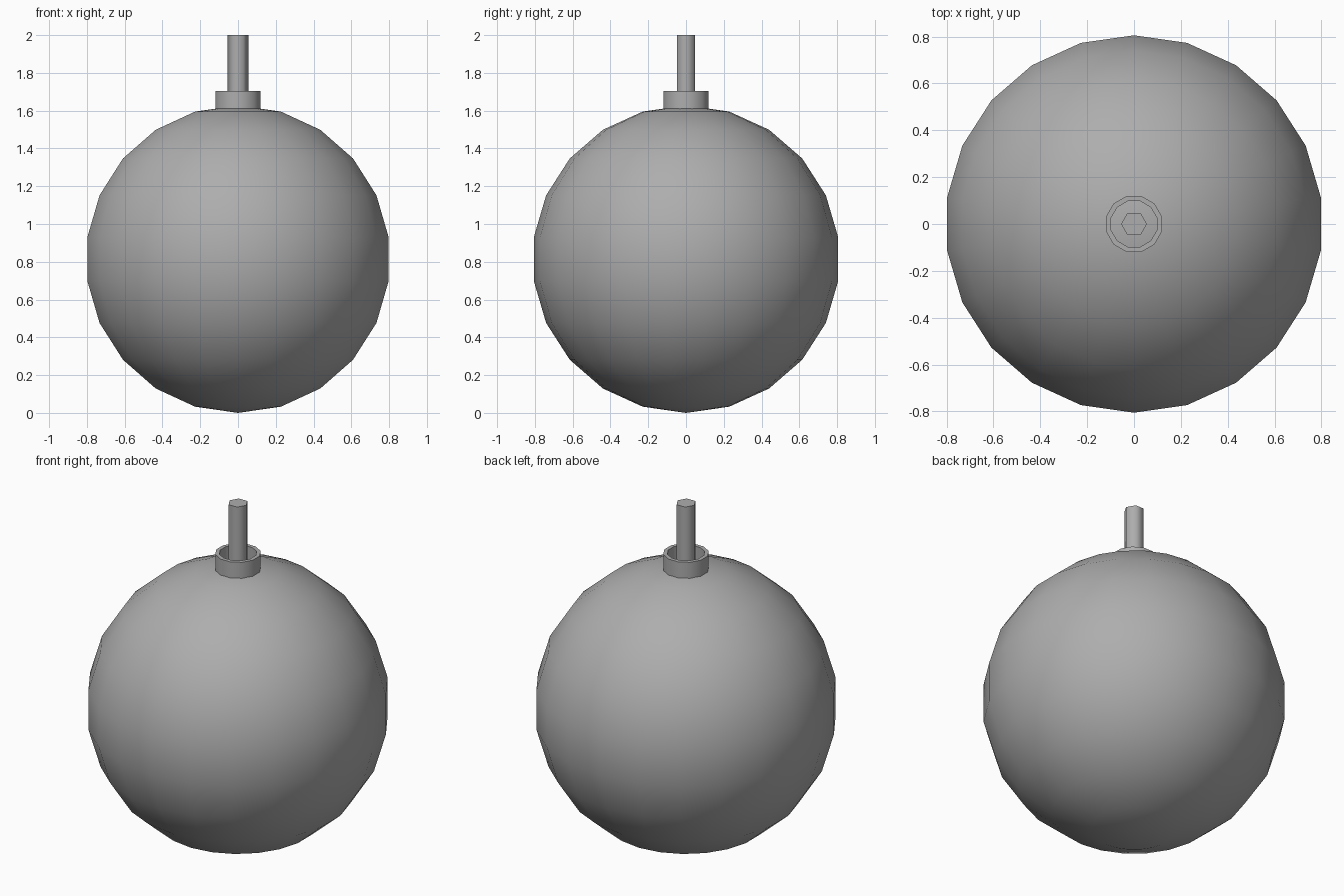
import bpy, bmesh
from math import sin, cos, pi, radians

if "Cube" in bpy.data.objects:
    bpy.data.objects.remove(bpy.data.objects["Cube"])

# Dark grey for all parts
grey = bpy.data.materials.new("dark_grey")
grey.diffuse_color = (0.42, 0.42, 0.42, 1)
grey.use_nodes = True
grey.node_tree.nodes["Principled BSDF"].inputs["Base Color"].default_value = grey.diffuse_color


def lathe(name, profile, sides, start, closed=False):
    """Turn a (radius, z) profile around z; radius 0 makes a pole."""
    bm = bmesh.new()
    rings = []
    for r, z in profile:
        n = 1 if r == 0 else sides
        rings.append([bm.verts.new((r * cos(start + 2 * pi * i / sides),
                                    r * sin(start + 2 * pi * i / sides), z))
                      for i in range(n)])
    pairs = list(zip(rings, rings[1:]))
    if closed:
        pairs.append((rings[-1], rings[0]))
    for a, b in pairs:
        for i in range(sides):
            j = (i + 1) % sides
            corners = [a[i % len(a)], a[j % len(a)], b[j % len(b)], b[i % len(b)]]
            bm.faces.new(list(dict.fromkeys(corners)))
    if not closed:  # cap open ends
        for ring in (rings[0], rings[-1]):
            if len(ring) > 1:
                bm.faces.new(ring)
    bmesh.ops.recalc_face_normals(bm, faces=bm.faces)
    mesh = bpy.data.meshes.new(name)
    bm.to_mesh(mesh)
    bm.free()
    mesh.materials.append(grey)
    ob = bpy.data.objects.new(name, mesh)
    bpy.context.collection.objects.link(ob)
    bpy.ops.object.select_all(action='DESELECT')
    ob.select_set(True)
    bpy.context.view_layer.objects.active = ob
    bpy.ops.object.shade_smooth_by_angle(angle=radians(65))
    return ob


# Round body: 22 sides, 11 bands, standing on its pole
R = 0.814
sphere = [(0, 0)]
sphere += [(R * sin(pi * k / 11), R - R * cos(pi * k / 11)) for k in range(1, 11)]
sphere += [(0, 2 * R)]
lathe("bomb_body", sphere, 22, pi / 2)

# Open collar around the top
lathe("collar", [(0.1235, 1.60), (0.1235, 1.705), (0.101, 1.705), (0.101, 1.60)],
      12, radians(15), closed=True)

# Six-sided fuse
lathe("fuse", [(0.055, 1.60), (0.055, 2.0)], 6, 0)
